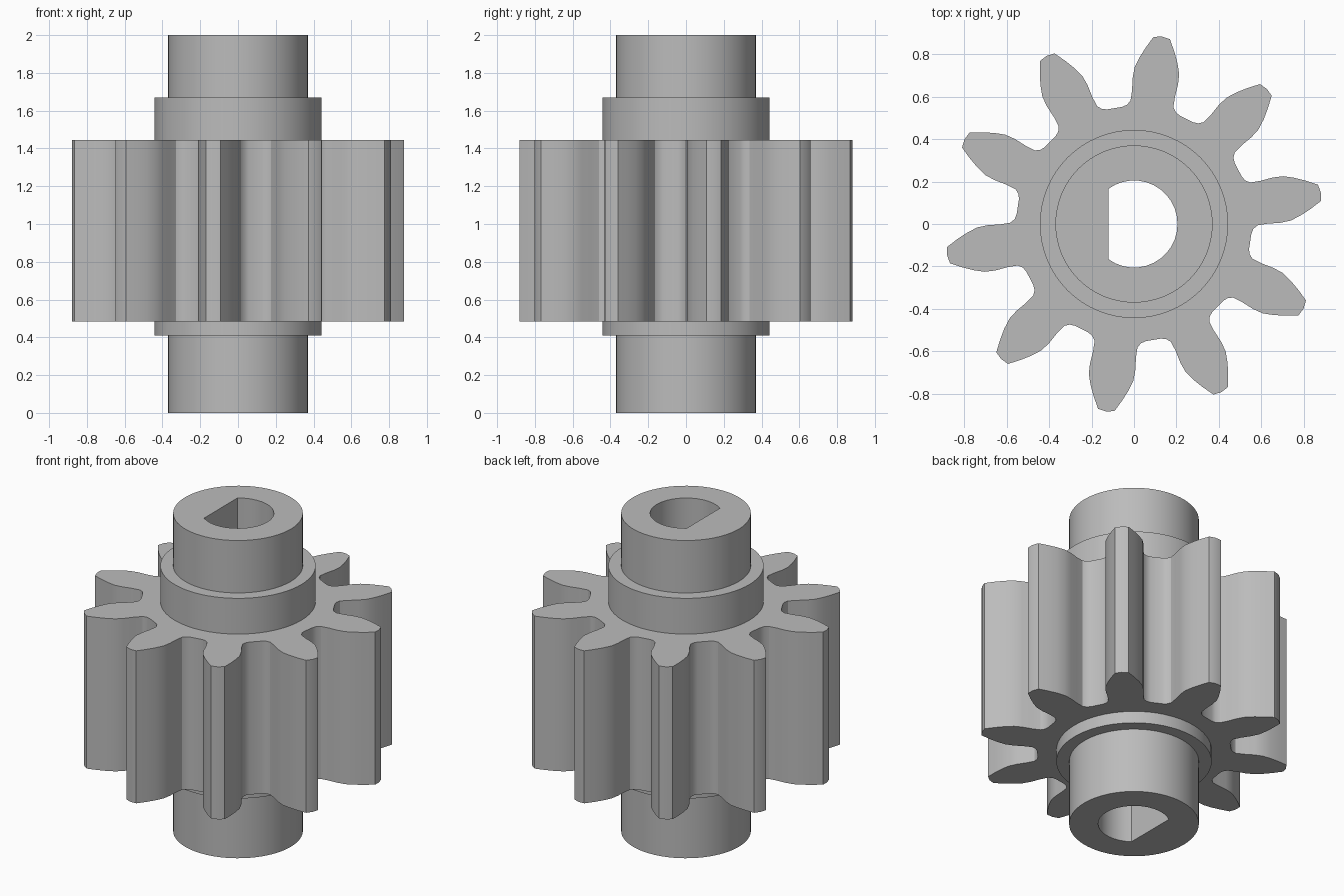
import bpy, bmesh
from math import sin, cos, acos, tau, radians

cube = bpy.data.objects.get("Cube")
if cube:
    bpy.data.objects.remove(cube, do_unlink=True)

TEETH = 10
TOOTH_ANGLE = radians(9.5)
HUB, COLLAR = 0.37, 0.443


def circle(r, n=64):
    return [(r * cos(tau * i / n), r * sin(tau * i / n)) for i in range(n)]


def d_bore(r=0.205, flat=0.12, n=24):
    """Round bore with one flat on the -x side."""
    end = acos(-flat / r)
    return [(r * cos(a), r * sin(a)) for a in (-end + 2 * end * i / n for i in range(n + 1))]


def gear_outline():
    """One mirrored tooth (distance along its axis, half width), repeated round the hub."""
    half = [(0.537, 0.137), (0.55, 0.116), (0.572, 0.102), (0.62, 0.102), (0.68, 0.108),
            (0.73, 0.106), (0.78, 0.09), (0.83, 0.068), (0.885, 0.039)]
    tooth = [(u, -v) for u, v in half] + [(0.892, 0.0)] + half[::-1]
    points = []
    for k in range(TEETH):
        a = TOOTH_ANGLE + tau * k / TEETH
        points += [(u * cos(a) - v * sin(a), u * sin(a) + v * cos(a)) for u, v in tooth]
    return points


def ring(bm, outline, z):
    verts = [bm.verts.new((x, y, z)) for x, y in outline]
    for a, b in zip(verts, verts[1:] + verts[:1]):
        bm.edges.new((a, b))
    return verts


def loop_edges(bm, verts):
    return [bm.edges.get((a, b)) for a, b in zip(verts, verts[1:] + verts[:1])]


def wall(bm, low, high):
    n = len(low)
    for i in range(n):
        j = (i + 1) % n
        bm.faces.new((low[i], low[j], high[j], high[i]))


def shoulder(bm, inner, outer):
    """Flat face between two outlines at one height."""
    bmesh.ops.triangle_fill(bm, use_beauty=True,
                            edges=loop_edges(bm, inner) + loop_edges(bm, outer))


bm = bmesh.new()

# Stepped outside: lower hub, lower collar, toothed ring, upper collar, upper hub
sections = [(circle(HUB), 0.0, 0.41), (circle(COLLAR), 0.41, 0.485),
            (gear_outline(), 0.485, 1.445),
            (circle(COLLAR), 1.445, 1.67), (circle(HUB), 1.67, 2.0)]
bore_low, bore_high = ring(bm, d_bore(), 0.0), ring(bm, d_bore(), 2.0)
previous = bore_low
for outline, z0, z1 in sections:
    low, high = ring(bm, outline, z0), ring(bm, outline, z1)
    shoulder(bm, previous, low)
    wall(bm, low, high)
    previous = high

# Top rim and the keyed bore
shoulder(bm, bore_high, previous)
wall(bm, bore_low, bore_high)
bmesh.ops.recalc_face_normals(bm, faces=bm.faces)

# Merge the flat triangles into clean faces
bmesh.ops.dissolve_limit(bm, angle_limit=radians(0.1), verts=[], edges=[
    e for e in bm.edges if abs(e.verts[0].co.z - e.verts[1].co.z) < 1e-6])

mesh = bpy.data.meshes.new("pinion_gear")
bm.to_mesh(mesh)
bm.free()
gear = bpy.data.objects.new("pinion_gear", mesh)
bpy.context.collection.objects.link(gear)

# Plain grey material
grey = bpy.data.materials.new("plain grey")
grey.use_nodes = True
colour = (0.5, 0.5, 0.5, 1.0)
grey.diffuse_color = colour
grey.node_tree.nodes["Principled BSDF"].inputs["Base Color"].default_value = colour
mesh.materials.append(grey)

# Smooth round walls, sharp rims
bpy.ops.object.select_all(action='DESELECT')
gear.select_set(True)
bpy.context.view_layer.objects.active = gear
bpy.ops.object.shade_smooth_by_angle(angle=radians(30))
